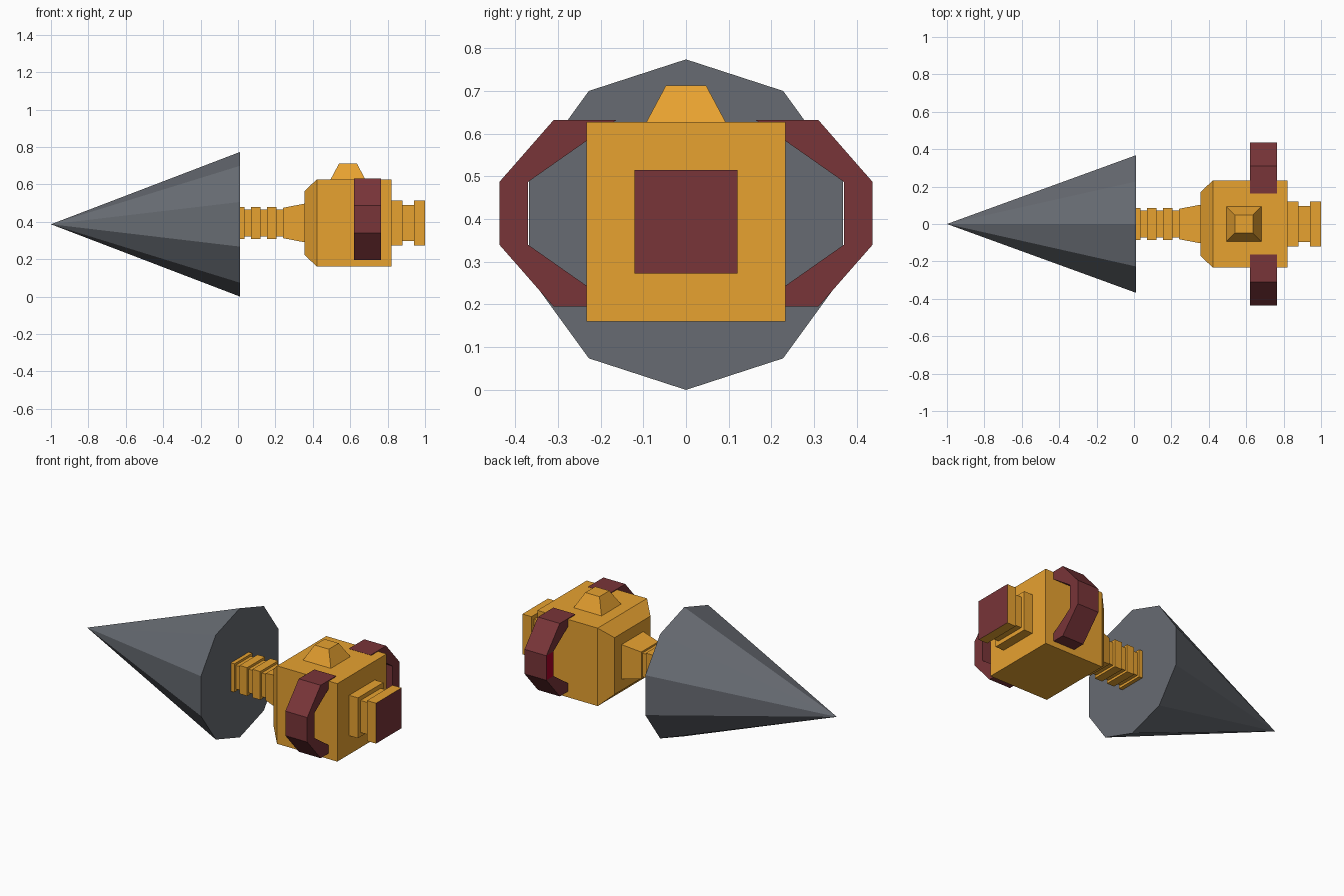
import bpy, bmesh
from math import sin, cos, pi, sqrt

if "Cube" in bpy.data.objects:
    bpy.data.objects.remove(bpy.data.objects["Cube"])

CZ = 0.394  # height of the long axis


def material(name, rgb):
    m = bpy.data.materials.new(name)
    m.diffuse_color = (*rgb, 1)
    m.use_nodes = True
    m.node_tree.nodes["Principled BSDF"].inputs["Base Color"].default_value = m.diffuse_color
    return m


ORANGE = material("orange", (0.80, 0.36, 0.03))
MAROON = material("maroon", (0.19, 0.035, 0.04))
RED = material("red", (0.40, 0.0, 0.02))
GREY = material("steel", (0.135, 0.147, 0.168))


def finish(bm, name, mats):
    bmesh.ops.remove_doubles(bm, verts=bm.verts, dist=1e-5)
    bmesh.ops.recalc_face_normals(bm, faces=bm.faces)
    me = bpy.data.meshes.new(name)
    bm.to_mesh(me)
    bm.free()
    for m in mats:
        me.materials.append(m)
    ob = bpy.data.objects.new(name, me)
    bpy.context.collection.objects.link(ob)
    return ob


def loft(name, sections, mats, sides=4, place=lambda t, a, b: (t, a, CZ + b), end_mat=0):
    """Skin polygon sections (position, size); size is half-width for squares, radius otherwise."""
    bm = bmesh.new()
    k, phase = (sqrt(2), pi / 4) if sides == 4 else (1, 0)
    rings = []
    for t, r in sections:
        angles = [phase + 2 * pi * i / sides for i in range(sides)]
        rings.append([bm.verts.new(place(t, k * r * sin(a), k * r * cos(a))) for a in angles])
    for p, q in zip(rings, rings[1:]):
        for i in range(sides):
            j = (i + 1) % sides
            bm.faces.new((p[i], p[j], q[j], q[i]))
    for ring, mat, size in ((rings[0], 0, sections[0][1]), (rings[-1], end_mat, sections[-1][1])):
        if size > 0:
            bm.faces.new(ring).material_index = mat
    return finish(bm, name, mats)


# Ten-sided pointed cone
loft("cone", [(-1, 0), (0.012, 0.387)], [GREY], sides=10,
     place=lambda t, a, b: (t, a, 0.387 + b))

# Ribbed neck flaring into the body
B, S = 0.085, 0.071
loft("neck", [(0.01, B), (0.035, B), (0.035, S), (0.07, S), (0.07, B), (0.12, B), (0.12, S),
              (0.155, S), (0.155, B), (0.207, B), (0.207, S), (0.24, S), (0.24, 0.081),
              (0.36, 0.104)], [ORANGE])

# Chamfered square body
loft("body", [(0.355, 0.17), (0.422, 0.2335), (0.822, 0.2335)], [ORANGE])

# Stepped tail with a maroon end face
loft("tail", [(0.82, 0.121), (0.88, 0.121), (0.88, 0.096), (0.94, 0.096), (0.94, 0.121),
              (1.0, 0.121)], [ORANGE, MAROON], end_mat=1)

# Tapered button on top
loft("top_button", [(0.625, 0.094), (0.713, 0.047)], [ORANGE],
     place=lambda t, a, b: (0.588 + a, b, t))

# Angular side handles, mirrored across y
outer = [(0.31, 0.632), (0.437, 0.487), (0.437, 0.34), (0.31, 0.195)]
inner = [(0.163, 0.632), (0.37, 0.487), (0.37, 0.34), (0.163, 0.195)]
for name, s in (("left_handle", -1), ("right_handle", 1)):
    bm = bmesh.new()
    o0, i0, o1, i1 = [[bm.verts.new((x, s * y, z)) for y, z in pts]
                      for x in (0.62, 0.765) for pts in (outer, inner)]
    for k in range(3):
        for a, b in ((o0, o1), (i0, i1), (o1, i1), (o0, i0)):
            f = bm.faces.new((a[k], a[k + 1], b[k + 1], b[k]))
            if k == 1 and a is o0 and b is i0:
                f.material_index = 1  # red forward face
    for k in (0, 3):
        bm.faces.new((o0[k], o1[k], i1[k], i0[k]))
    finish(bm, name, [MAROON, RED])
